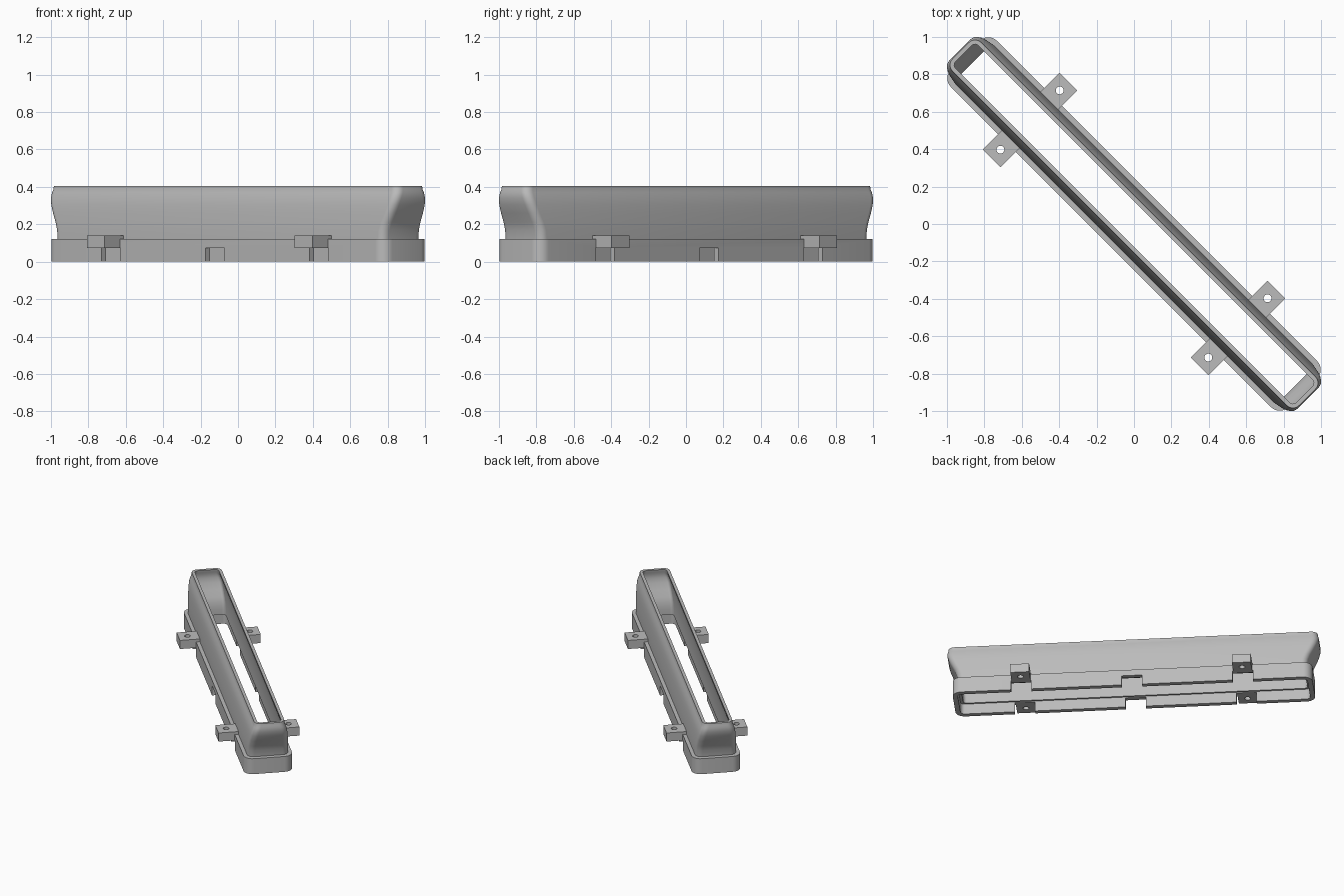
import bpy
import bmesh
from math import sin, cos, pi, radians

cube = bpy.data.objects.get("Cube")
if cube:
    bpy.data.objects.remove(cube)

grey = bpy.data.materials.new("matte grey")
grey.use_nodes = True
GREY = (0.5, 0.5, 0.5, 1)
grey.diffuse_color = GREY
grey.node_tree.nodes["Principled BSDF"].inputs["Base Color"].default_value = GREY

TURN = radians(-45)      # the duct lies across the diagonal
CORNER_STEPS = 6


def make_object(name, bm):
    bmesh.ops.recalc_face_normals(bm, faces=bm.faces)
    mesh = bpy.data.meshes.new(name)
    bm.to_mesh(mesh)
    bm.free()
    mesh.materials.append(grey)
    obj = bpy.data.objects.new(name, mesh)
    bpy.context.collection.objects.link(obj)
    return obj


def add_box(bm, x0, x1, y0, y1, z0, z1):
    for v in bmesh.ops.create_cube(bm, size=1)["verts"]:
        v.co.x = x0 if v.co.x < 0 else x1
        v.co.y = y0 if v.co.y < 0 else y1
        v.co.z = z0 if v.co.z < 0 else z1


def cut(obj, cutter):
    mod = obj.modifiers.new("cut", "BOOLEAN")
    mod.operation = "DIFFERENCE"
    mod.solver = "EXACT"
    mod.object = cutter
    cutter.hide_render = True
    bpy.context.view_layer.update()
    bpy.context.view_layer.objects.active = obj
    bpy.ops.object.modifier_apply(modifier=mod.name)
    bpy.data.objects.remove(cutter)


def rounded_loop(bm, half_len, half_wid, radius, z):
    verts = []
    for i, (sx, sy) in enumerate([(1, 1), (-1, 1), (-1, -1), (1, -1)]):
        for k in range(CORNER_STEPS + 1):
            a = (i + k / CORNER_STEPS) * pi / 2
            verts.append(bm.verts.new((sx * (half_len - radius) + radius * cos(a),
                                       sy * (half_wid - radius) + radius * sin(a), z)))
    return verts


# Duct wall levels: height, half length, half width of the outer skin
WALL = [(0.12, 1.243, 0.147), (0.17, 1.248, 0.146), (0.21, 1.262, 0.143),
        (0.26, 1.287, 0.138), (0.305, 1.306, 0.132), (0.34, 1.316, 0.125),
        (0.37, 1.317, 0.115), (0.385, 1.313, 0.11), (0.405, 1.31, 0.108)]
THICK = 0.022

# Closed cross-section: base outside, wall outside, rim, wall inside, socket
section = [(0, 1.276, 0.174, 0.065), (0.12, 1.276, 0.174, 0.065)]
section += [(z, u, v, 0.045) for z, u, v in WALL]
section += [(z, u - THICK, v - THICK, 0.025) for z, u, v in reversed(WALL)]
section += [(0.08, 1.221, 0.125, 0.025), (0.08, 1.241, 0.139, 0.03), (0, 1.241, 0.139, 0.03)]

bm = bmesh.new()
loops = [rounded_loop(bm, u, v, r, z) for z, u, v, r in section]
n = len(loops[0])
for a, b in zip(loops, loops[1:] + loops[:1]):
    for i in range(n):
        j = (i + 1) % n
        bm.faces.new((a[i], a[j], b[j], b[i]))
duct = make_object("duct_body", bm)

# Notches through the lower edge of both long sides
TAB_U = 0.786
bm = bmesh.new()
for u in (-TAB_U, 0, TAB_U):
    add_box(bm, u - 0.072, u + 0.072, -0.25, 0.25, -0.05, 0.074)
cut(duct, make_object("notch_cutter", bm))

# Mounting tabs with a screw hole
parts = [duct]
for side, side_name in ((-1, "front"), (1, "back")):
    for end, end_name in ((-1, "right"), (1, "left")):
        u = end * TAB_U
        y0, y1 = sorted((side * 0.141, side * 0.29))
        bm = bmesh.new()
        add_box(bm, u - 0.067, u + 0.067, y0, y1, 0.074, 0.141)
        tab = make_object(f"{side_name}_{end_name}_tab", bm)
        bm = bmesh.new()
        bmesh.ops.create_cone(bm, segments=20, radius1=0.021, radius2=0.021,
                              depth=0.3, cap_ends=True)
        bmesh.ops.translate(bm, verts=bm.verts, vec=(u, side * 0.224, 0.1))
        cut(tab, make_object("hole_cutter", bm))
        parts.append(tab)

# Turn everything onto the diagonal and smooth the rounded faces
for obj in parts:
    obj.rotation_euler.z = TURN
bpy.ops.object.select_all(action="DESELECT")
for obj in parts:
    obj.select_set(True)
bpy.context.view_layer.objects.active = duct
bpy.ops.object.shade_smooth_by_angle(angle=radians(35))
